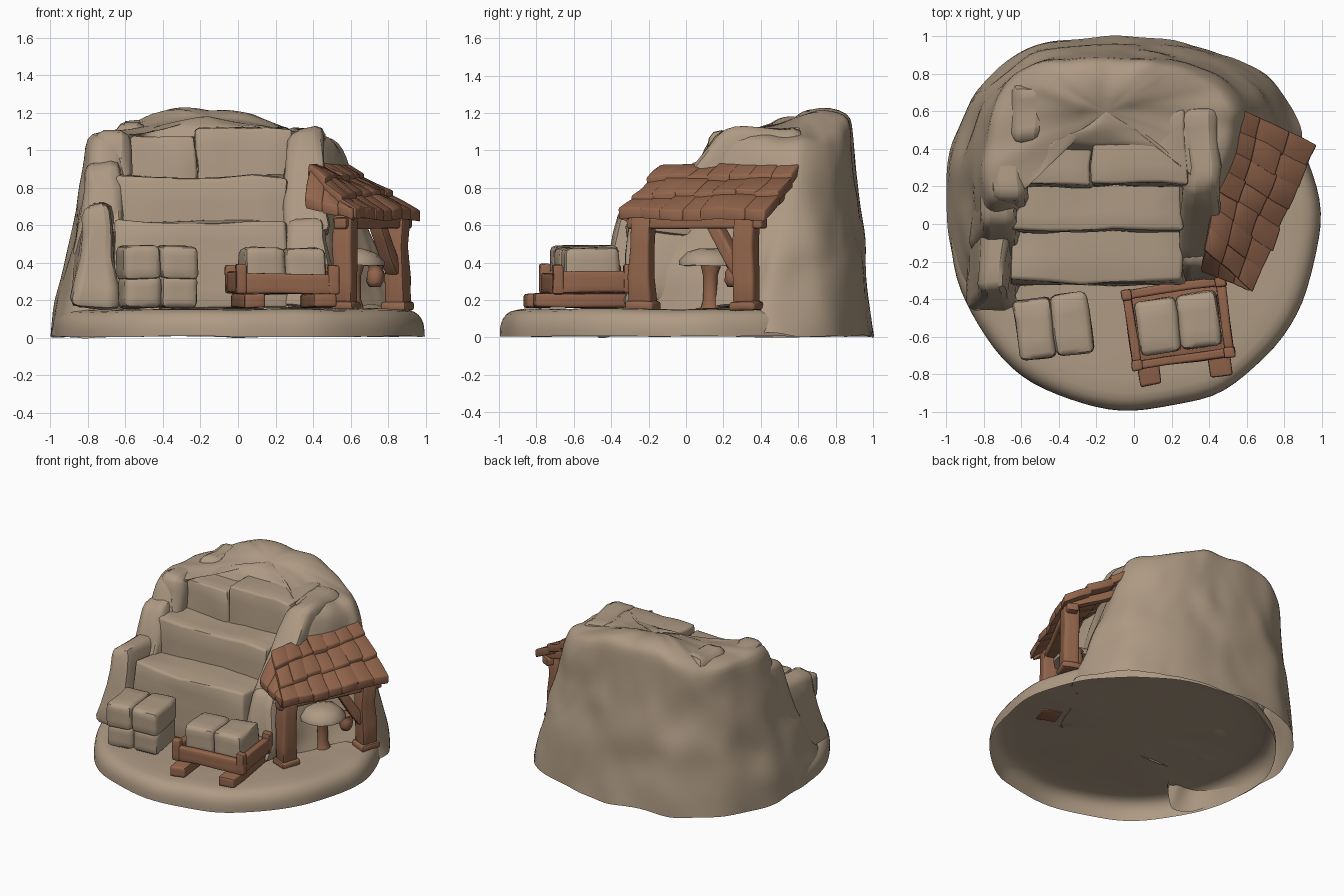
import bpy, bmesh, math, random
from mathutils import Vector, Matrix, noise

random.seed(4)
old = bpy.data.objects.get("Cube")
if old:
    bpy.data.objects.remove(old)


def material(name, rgb):
    m = bpy.data.materials.new(name)
    m.use_nodes = True
    m.diffuse_color = (*rgb, 1)
    m.node_tree.nodes["Principled BSDF"].inputs["Base Color"].default_value = (*rgb, 1)
    return m


STONE = material("sandstone", (0.425, 0.325, 0.23))
WOOD = material("brown_wood", (0.29, 0.13, 0.072))


def finish(bm, name, mat, angle=45):
    bmesh.ops.recalc_face_normals(bm, faces=bm.faces)
    me = bpy.data.meshes.new(name)
    bm.to_mesh(me)
    bm.free()
    me.materials.append(mat)
    ob = bpy.data.objects.new(name, me)
    bpy.context.collection.objects.link(ob)
    bpy.ops.object.select_all(action='DESELECT')
    ob.select_set(True)
    bpy.context.view_layer.objects.active = ob
    bpy.ops.object.shade_smooth_by_angle(angle=math.radians(angle))
    return ob


def soften(bm, bevel, rough, cuts, segs=2):
    """Cut a box up, round its hard edges and roughen it."""
    if cuts:
        bmesh.ops.subdivide_edges(bm, edges=bm.edges[:], cuts=cuts, use_grid_fill=True)
    hard = [e for e in bm.edges if e.calc_face_angle(0) > 0.5]
    bmesh.ops.bevel(bm, geom=hard, offset=bevel, segments=segs, profile=0.5, affect='EDGES')
    for v in bm.verts:
        v.co += noise.noise_vector(v.co * 5) * rough


def slab(name, low, high, z0, z1, mat=STONE, bevel=0.015, rough=0.0, cuts=0, turn=0, pivot=None):
    """Tapered block between two rectangles (x0, x1, y0, y1)."""
    bm = bmesh.new()
    bmesh.ops.create_cube(bm, size=2)
    for v in bm.verts:
        r = high if v.co.z > 0 else low
        v.co = (r[v.co.x > 0], r[2 + (v.co.y > 0)], z1 if v.co.z > 0 else z0)
    soften(bm, bevel, rough, cuts)
    c = pivot or Vector(((low[0] + low[1]) / 2, (low[2] + low[3]) / 2, 0))
    bmesh.ops.rotate(bm, verts=bm.verts, cent=c, matrix=Matrix.Rotation(math.radians(turn), 3, 'Z'))
    return finish(bm, name, mat)


def box(name, x, y, w, d, z0, z1, **kw):
    r = (x - w / 2, x + w / 2, y - d / 2, y + d / 2)
    return slab(name, r, r, z0, z1, **kw)


def beam(name, p, q, w, h):
    """Square timber running from p to q."""
    p, q = Vector(p), Vector(q)
    bm = bmesh.new()
    bmesh.ops.create_cube(bm, size=1)
    for v in bm.verts:
        v.co = Vector((v.co.x * (q - p).length, v.co.y * w, v.co.z * h))
    soften(bm, 0.012, 0.008, 2)
    bm.transform(Matrix.Translation((p + q) / 2) @ (q - p).to_track_quat('X', 'Z').to_matrix().to_4x4())
    return finish(bm, name, WOOD)


def loft(name, rings, mat, top, bottom=None, rough=0.0, levels=1):
    """Skin a stack of closed rings, closing the ends that have a centre point."""
    bm = bmesh.new()
    vs = [[bm.verts.new(p + noise.noise_vector(p * 4) * rough + noise.noise_vector(p * 9) * rough * 0.5)
           for p in r] for r in rings]
    n = len(vs[0])
    for a, b in zip(vs, vs[1:]):
        for i in range(n):
            bm.faces.new((a[i], a[(i + 1) % n], b[(i + 1) % n], b[i]))
    for ring, c in ((vs[-1], top), (vs[0], bottom)):
        if c:
            cv = bm.verts.new(c)
            for i in range(n):
                bm.faces.new((ring[i], ring[(i + 1) % n], cv))
    ob = finish(bm, name, mat, 70)
    if levels:
        ob.modifiers.new("smooth", 'SUBSURF').levels = levels
        ob.modifiers["smooth"].render_levels = levels
    return ob


# round ground plate with a skirt, open underneath
def ground_ring(scale, z):
    ring = []
    for i in range(44):
        a = math.tau * i / 44
        r = scale * (0.987 + 0.008 * math.sin(5 * a) + 0.008 * math.sin(11 * a + 1))
        ring.append(Vector((r * math.cos(a), r * math.sin(a) - 0.01, z)))
    return ring


loft("ground", [ground_ring(s, z) for s, z in
                ((1.005, 0.005), (1.005, 0.05), (0.995, 0.1), (0.955, 0.145), (0.88, 0.155), (0.5, 0.15))],
     STONE, (0, 0, 0.15), rough=0.01)

# hill: skin from a foot outline to a crest outline
FOOT = [(-.55, -.26), (-.1, -.26), (.28, -.3), (.47, -.28), (.56, 0), (.74, .26), (.9, .42), (.81, .7),
        (.53, .9), (.2, .965), (-.2, .985), (-.57, .935), (-.88, .66), (-1, .25), (-.98, -.1),
        (-.88, -.42), (-.68, -.44)]
CREST = [(-.5, .4), (-.1, .4), (.2, .38), (.4, .2), (.5, .35), (.53, .48), (.52, .6), (.45, .72),
         (.27, .83), (.1, .87), (-.15, .89), (-.4, .87), (-.63, .79), (-.77, .6), (-.8, .38),
         (-.77, .16), (-.62, .17)]


def curve_ring(pts, steps=4):
    """Closed Catmull-Rom curve through the points."""
    out, n = [], len(pts)
    for i in range(n):
        a, b, c, d = (Vector(pts[(i + k) % n]) for k in (-1, 0, 1, 2))
        for s in range(steps):
            t = s / steps
            out.append(0.5 * (2 * b + (c - a) * t + (2 * a - 5 * b + 4 * c - d) * t * t
                              + (3 * b - a - 3 * c + d) * t ** 3))
    return out


def crest_height(p):
    return 1.08 + 0.14 * math.exp(-((p.x + .18) / .42) ** 4 - ((p.y - .74) / .28) ** 2)


def foot_height(p):
    return 0.01 if p.length > 0.85 else 0.15


foot, crest = curve_ring(FOOT), curve_ring(CREST)
rings = []
for k in range(12):
    t = k / 11
    rings.append([f.lerp(c, t).to_3d()
                  + Vector((0, 0, foot_height(f) * (1 - t) + t * (crest_height(c) - 0.03)))
                  for f, c in zip(foot, crest)])
mid = Vector((-.15, .6))
for s in (0.92, 0.65, 0.35):
    ring = [mid.lerp(c, s) for c in crest]
    rings.append([p.to_3d() + Vector((0, 0, crest_height(p))) for p in ring])
loft("hill", rings, STONE, (mid.x, mid.y, 1.18), rough=0.036)

# broad steps cut into the hill
for i, (y, z) in enumerate(((-.31, .62), (-.035, .86))):
    slab(f"step_{i + 1}", (-.66, .27, y - .02, .4), (-.65, .26, y, .4), 0.16, z, rough=0.02, cuts=4, bevel=0.02)
slab("upper_ledge_right", (-.22, .27, .19, .6), (-.22, .28, .22, .6), 0.7, 1.12, rough=0.02, cuts=3)
slab("upper_ledge_left", (-.64, -.22, .19, .6), (-.63, -.225, .21, .6), 0.7, 1.08, rough=0.02, cuts=3)

# rock walls on both sides of the steps
WALLS = {
    "left_wall_low": ((-.89, -.63, -.46, .2), (-.82, -.67, -.36, .2), .16, .71),
    "left_wall_middle": ((-.87, -.61, -.16, .4), (-.81, -.62, -.02, .4), .4, .93),
    "left_wall_high": ((-.79, -.56, .06, .55), (-.76, -.58, .14, .52), .7, 1.09),
    "left_crest": ((-.68, -.48, .4, .78), (-.64, -.5, .45, .74), .9, 1.15),
    "right_wall_low": ((.23, .5, -.35, .4), (.26, .46, -.22, .4), .16, .64),
    "right_wall_high": ((.24, .5, -.24, .6), (.26, .45, .2, .6), .55, 1.12),
}
for name, (low, high, z0, z1) in WALLS.items():
    slab(name, low, high, z0, z1, bevel=0.05, rough=0.03, cuts=3)


# soft square bundles: a stack on the ground and a pair on the cart
def bundles(name, x, y, w, d, z0, z1):
    for side in (-1, 1):
        box(f"{name}_{'left' if side > 0 else 'right'}", x + side * w / 4, y, w / 2, d, z0, z1,
            bevel=0.03, rough=0.012, cuts=2, turn=8, pivot=Vector((x, y, 0)))


bundles("stack_lower", -.43, -.54, .39, .31, .16, .33)
bundles("stack_upper", -.43, -.545, .40, .33, .31, .49)
bundles("cart_bundle", .235, -.53, .44, .29, .28, .48)

# low wooden cart on two runners
CX, CY = .235, -.53
kw = dict(mat=WOOD, turn=8, pivot=Vector((CX, CY, 0)), rough=0.01, cuts=2, bevel=0.012)
box("cart_bed", CX, CY, .5, .38, .235, .285, **kw)
for s in (-1, 1):
    side = "left" if s > 0 else "right"
    end = "back" if s > 0 else "front"
    box(f"cart_{end}_rail", CX, CY + s * .19, .53, .05, .235, .34, **kw)
    box(f"cart_{side}_rail", CX + s * .25, CY, .05, .42, .24, .355, **kw)
    box(f"cart_{side}_runner", CX + s * .19, CY - .06, .12, .5, .16, .235, **kw)
    for e in (-1, 1):
        box(f"cart_{side}_post_{'back' if e > 0 else 'front'}", CX + s * .25, CY + e * .19,
            .06, .06, .235, .39, **kw)

# shelter frame
for name, x, y in (("front", .57, -.23), ("back", .85, .32)):
    box(f"shelter_{name}_post", x, y, .11, .12, .16, .65, mat=WOOD, turn=-22, rough=0.015, cuts=2)
    box(f"shelter_{name}_post_foot", x, y, .14, .15, .14, .19, mat=WOOD, turn=-22, rough=0.01, cuts=1)
beam("shelter_eave_beam", (.54, -.3, .61), (.9, .42, .61), .08, .06)
beam("shelter_back_beam", (.58, .52, .78), (.9, .36, .64), .06, .06)
beam("shelter_brace", (.83, .29, .35), (.74, .14, .62), .08, .07)


# overlapping roof planks: three courses down the slope and a short hipped end
def roof_planks(name, high0, high1, low0, low1, courses, planks):
    h0, h1, l0, l1 = (Vector(p) for p in (high0, high1, low0, low1))
    for row in range(courses):
        v0, v1 = row / courses - 0.03, (row + 1) / courses + 0.04
        for i in range(planks):
            u0, u1 = i / planks - 0.008, (i + 1) / planks + 0.008
            sag, slip = random.uniform(-.007, .007), random.uniform(-.02, .02)
            bm = bmesh.new()
            bmesh.ops.create_cube(bm, size=2)
            for v in bm.verts:
                u, low = (u1 if v.co.x > 0 else u0), v.co.y > 0
                t = v1 + slip if low else v0
                lift = (0.03 if low else 0.0) + sag + (0.012 if v.co.z > 0 else -0.05)
                v.co = h0.lerp(h1, u).lerp(l0.lerp(l1, u), t) + Vector((0, 0, lift))
            soften(bm, 0.008, 0.015, 1)
            finish(bm, f"{name}_{row + 1}_{i + 1}", WOOD)


roof_planks("roof_plank", (.38, -.13, .91), (.53, .63, .945), (.625, -.355, .655), (.95, .425, .655), 3, 7)
roof_planks("roof_end_plank", (.385, -.13, .89), (.62, -.32, .66), (.365, -.245, .72), (.61, -.36, .645), 1, 3)


# round-topped table and hanging pot under the shelter
def turned(name, x, y, profile, mat, n=12):
    rings = [[Vector((x + r * math.cos(math.tau * i / n), y + r * math.sin(math.tau * i / n), z))
              for i in range(n)] for r, z in profile]
    return loft(name, rings, mat, (x, y, profile[-1][1]), (x, y, profile[0][1]), 0.01, 0)


turned("table_leg", .62, .13, ((.05, .15), (.035, .2), (.035, .33), (.055, .4)), WOOD)
turned("table_top", .62, .12, ((.1, .39), (.155, .385), (.155, .41), (.11, .455), (.05, .475)), STONE)
turned("hanging_pot", .73, .25, ((.03, .27), (.045, .3), (.045, .35), (.035, .37), (.05, .39), (.04, .4)), WOOD)
beam("pot_peg", (.73, .25, .385), (.84, .31, .385), .03, .03)
